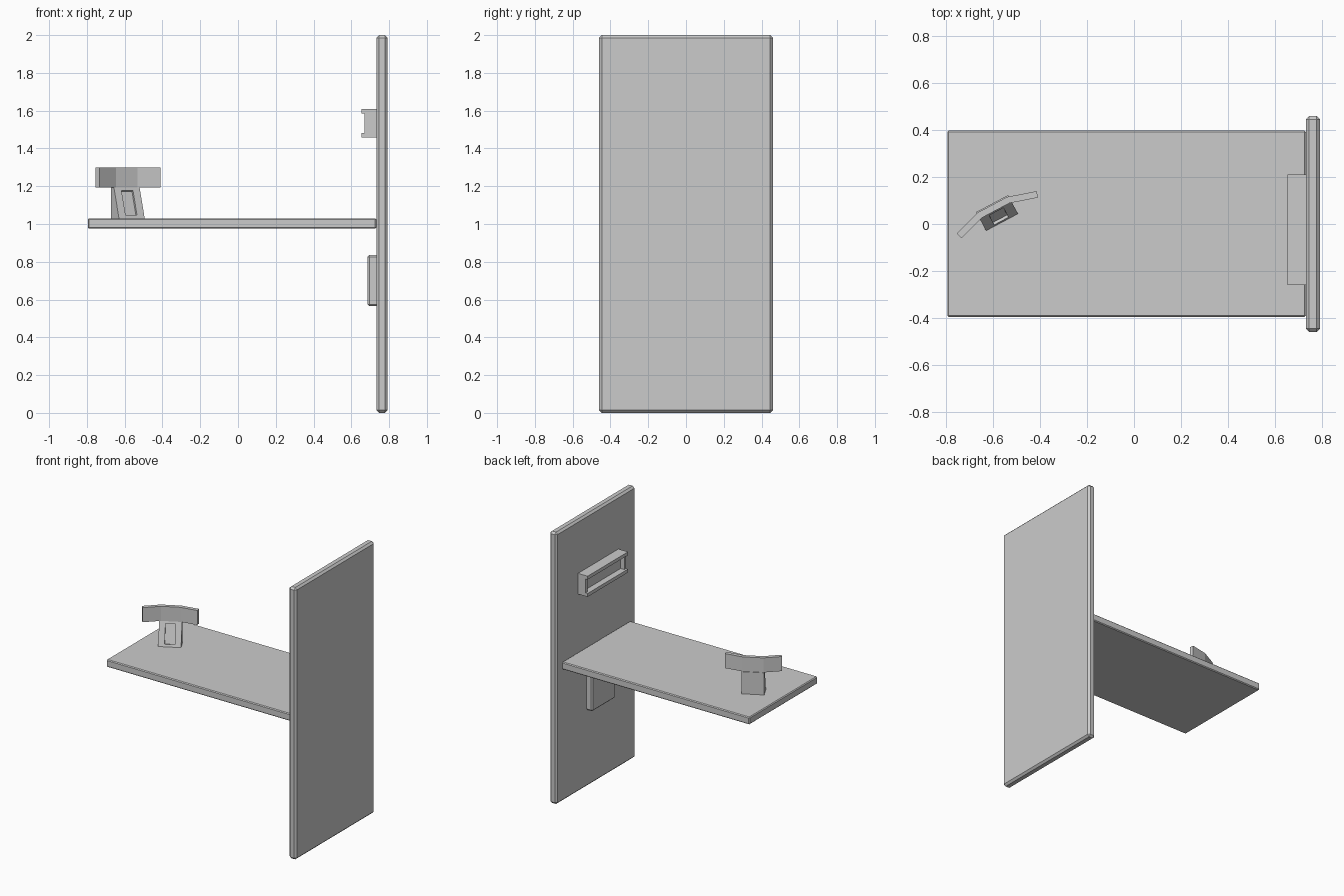
import bpy, bmesh, math
from mathutils import Matrix

if "Cube" in bpy.data.objects:
    bpy.data.objects.remove(bpy.data.objects["Cube"])


def finish(name, bm):
    bmesh.ops.recalc_face_normals(bm, faces=bm.faces[:])
    me = bpy.data.meshes.new(name)
    bm.to_mesh(me)
    bm.free()
    ob = bpy.data.objects.new(name, me)
    bpy.context.collection.objects.link(ob)
    return ob


def box(name, x, y, z, bevel=0.0):
    bm = bmesh.new()
    size = [b - a for a, b in (x, y, z)]
    mid = [(a + b) / 2 for a, b in (x, y, z)]
    bmesh.ops.create_cube(bm, size=1, matrix=Matrix.Translation(mid) @ Matrix.Diagonal((*size, 1)))
    if bevel:
        bmesh.ops.bevel(bm, geom=bm.edges[:], offset=bevel, segments=1, affect='EDGES')
    return finish(name, bm)


def prism(name, lower, upper):
    """Solid between two matching outlines."""
    bm = bmesh.new()
    a = [bm.verts.new(p) for p in lower]
    b = [bm.verts.new(p) for p in upper]
    bm.faces.new(a)
    bm.faces.new(b)
    for i in range(len(a)):
        j = (i + 1) % len(a)
        bm.faces.new((a[i], a[j], b[j], b[i]))
    return finish(name, bm)


# Upright panel and desk board
box("wall_panel", (0.732, 0.792), (-0.46, 0.46), (0, 2), 0.014)
box("desk_board", (-0.795, 0.732), (-0.395, 0.398), (0.976, 1.03), 0.006)

# Upper tray: lips, set-back ends and recessed back
Y0, Y1 = -0.26, 0.21
box("tray_top_lip", (0.654, 0.735), (Y0, Y1), (1.585, 1.61))
box("tray_bottom_lip", (0.654, 0.735), (Y0, Y1), (1.458, 1.483))
box("tray_back", (0.70, 0.735), (Y0 + 0.02, Y1 - 0.02), (1.483, 1.585))
for side, y in (("right", (Y0, Y0 + 0.02)), ("left", (Y1 - 0.02, Y1))):
    box("tray_end_" + side, (0.67, 0.735), y, (1.483, 1.585))

# Lower square plate, bevelled around its face
box("lower_plate", (0.685, 0.745), (-0.16, 0.11), (0.565, 0.835), 0.01)

# Angled display stand, built in local axes: t along its width, n towards its front
ANGLE = math.radians(28)
stand = Matrix.Translation((-0.602, 0.0825, 0)) @ Matrix.Rotation(ANGLE, 4, 'Z')

# Curved band in three flat segments
fold = math.radians(17)
c, s = math.cos(fold), math.sin(fold)
half, wing, thick = 0.07, 0.128, 0.028
outer = [(-half - wing * c, -wing * s), (-half, 0), (half, 0), (half + wing * c, -wing * s)]
k = thick * math.tan(fold / 2)
inner = [(outer[0][0] + thick * s, outer[0][1] - thick * c), (-half + k, -thick),
         (half - k, -thick), (outer[3][0] - thick * s, outer[3][1] - thick * c)]
plan = outer + inner[::-1]
band = prism("display_band", [(x, y, 1.193) for x, y in plan], [(x, y, 1.30) for x, y in plan])
band.data.transform(stand)

# Wedge foot with a vertical back and a sloping, recessed front
W = 0.077
foot = prism("display_foot",
             [(-W, 0.005, 1.03), (W, 0.005, 1.03), (W, -0.085, 1.03), (-W, -0.085, 1.03)],
             [(-W, 0.005, 1.193), (W, 0.005, 1.193), (W, -0.028, 1.193), (-W, -0.028, 1.193)])
bm = bmesh.new()
bm.from_mesh(foot.data)
bm.faces.ensure_lookup_table()
front = min(bm.faces, key=lambda f: f.normal.y)
bmesh.ops.inset_region(bm, faces=[front], thickness=0.025)
mid = front.calc_center_median()
for v in front.verts:
    v.co.x = mid.x + (v.co.x - mid.x) * 0.58
bmesh.ops.inset_region(bm, faces=[front], thickness=0.0005, depth=-0.012)
bm.to_mesh(foot.data)
bm.free()
foot.data.transform(stand)
